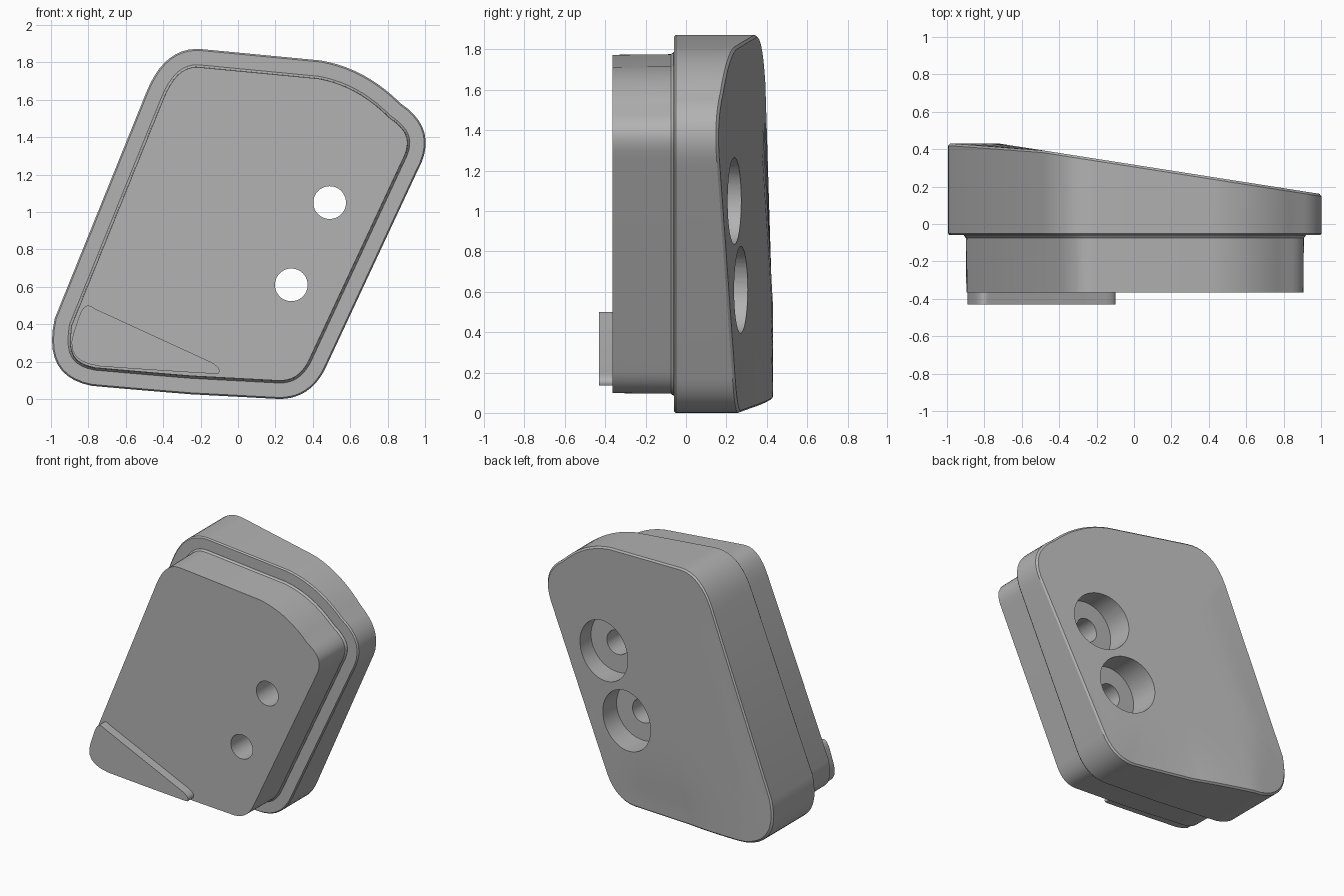
import bpy, bmesh, math
from mathutils import Vector

cube = bpy.data.objects.get("Cube")
if cube:
    bpy.data.objects.remove(cube, do_unlink=True)

grey = bpy.data.materials.new("plain_grey")
grey.use_nodes = True
colour = (0.45, 0.45, 0.45, 1)
grey.diffuse_color = colour
grey.node_tree.nodes["Principled BSDF"].inputs["Base Color"].default_value = colour


def rounded_outline(corners, steps=10):
    """Join (start, control, end) corner curves into one closed (x, z) outline."""
    points = []
    for corner in corners:
        a, b, c = (Vector(p) for p in corner)
        for i in range(steps + 1):
            t = i / steps
            p = a * (1 - t) ** 2 + b * 2 * t * (1 - t) + c * t * t
            if not points or (p - points[-1]).length > 0.001:
                points.append(p)
    return points


def inset(points, distance):
    """Move a clockwise outline inwards by a constant distance."""
    result = []
    for i, p in enumerate(points):
        d = (points[(i + 1) % len(points)] - points[i - 1]).normalized()
        result.append(p + Vector((d.y, -d.x)) * distance)
    return result


def level(points, y):
    return [(p.x, y, p.y) for p in points]


def loft(name, rings):
    """Skin matching rings and cap both ends."""
    bm = bmesh.new()
    loops = [[bm.verts.new(p) for p in ring] for ring in rings]
    n = len(loops[0])
    for lower, upper in zip(loops, loops[1:]):
        for i in range(n):
            j = (i + 1) % n
            bm.faces.new((lower[i], lower[j], upper[j], upper[i]))
    bm.faces.new(loops[0])
    bm.faces.new(loops[-1])
    bmesh.ops.recalc_face_normals(bm, faces=bm.faces)
    mesh = bpy.data.meshes.new(name)
    bm.to_mesh(mesh)
    bm.free()
    obj = bpy.data.objects.new(name, mesh)
    bpy.context.collection.objects.link(obj)
    mesh.materials.append(grey)
    return obj


def select(obj):
    bpy.ops.object.select_all(action="DESELECT")
    obj.select_set(True)
    bpy.context.view_layer.objects.active = obj


def drill(obj, x, z, radius, y0, y1):
    """Cut a round hole along y."""
    bpy.ops.mesh.primitive_cylinder_add(
        vertices=48, radius=radius, depth=y1 - y0,
        location=(x, (y0 + y1) / 2, z), rotation=(math.pi / 2, 0, 0))
    cutter = bpy.context.object
    cutter.hide_render = True
    cutter.data.materials.append(grey)
    select(obj)
    cut = obj.modifiers.new("hole", "BOOLEAN")
    cut.operation = "DIFFERENCE"
    cut.solver = "EXACT"
    cut.object = cutter
    bpy.ops.object.modifier_apply(modifier=cut.name)
    bpy.data.objects.remove(cutter, do_unlink=True)


def back_height(p):
    """Sloping back face with a shallow hollow near the lower edge."""
    slope = min(0.43, 0.16 + 0.157 * (1 - p.x))
    return slope - 0.03 * math.exp(-((p.x + 0.05) / 0.3) ** 2 - (p.y / 0.25) ** 2)


outline = rounded_outline([
    ((-0.49, 1.64), (-0.39, 1.89), (-0.19, 1.87)),
    ((0.44, 1.81), (0.68, 1.77), (0.87, 1.58)),
    ((0.87, 1.58), (1.08, 1.44), (0.96, 1.22)),
    ((0.47, 0.17), (0.39, 0), (0.22, 0)),
    ((-0.25, 0.025), (-0.5, 0.045), (-0.78, 0.07)),
    ((-0.78, 0.07), (-1.05, 0.12), (-0.98, 0.43)),
])

# Back plate with sloping rear face
rings = [level(inset(outline, 0.008), -0.06), level(outline, -0.05)]
rings.append([(p.x, back_height(p) - 0.012, p.y) for p in outline])
centre = Vector((0, 0.95))
for scale in (0.988, 0.93, 0.86, 0.78, 0.68, 0.56, 0.42, 0.26, 0.1, 0.02):
    scaled = [centre + (p - centre) * scale for p in outline]
    rings.append([(p.x, back_height(p), p.y) for p in scaled])
plate = loft("back_plate", rings)

# Raised front block with a small fillet at its foot
boss = loft("front_block", [
    level(inset(outline, d), y)
    for d, y in ((0.085, -0.055), (0.085, -0.062), (0.095, -0.075), (0.098, -0.365))])

# Thin wedge at the lower front corner
wedge_outline = rounded_outline([
    ((-0.85, 0.44), (-0.82, 0.53), (-0.77, 0.485)),
    ((-0.15, 0.2), (-0.08, 0.165), (-0.105, 0.135)),
    ((-0.13, 0.135), (-0.4, 0.15), (-0.74, 0.175)),
    ((-0.74, 0.175), (-0.93, 0.2), (-0.88, 0.35)),
], steps=6)
wedge = loft("corner_wedge", [level(wedge_outline, -0.36), level(wedge_outline, -0.43)])

# Two counterbored screw holes
for x, z in ((0.49, 1.05), (0.285, 0.61)):
    drill(plate, x, z, 0.0875, -0.5, 0.6)
    drill(plate, x, z, 0.215, 0.08, 0.6)
    drill(boss, x, z, 0.0875, -0.5, 0.6)

for obj in (plate, boss, wedge):
    select(obj)
    bpy.ops.object.shade_smooth_by_angle(angle=math.radians(30))
